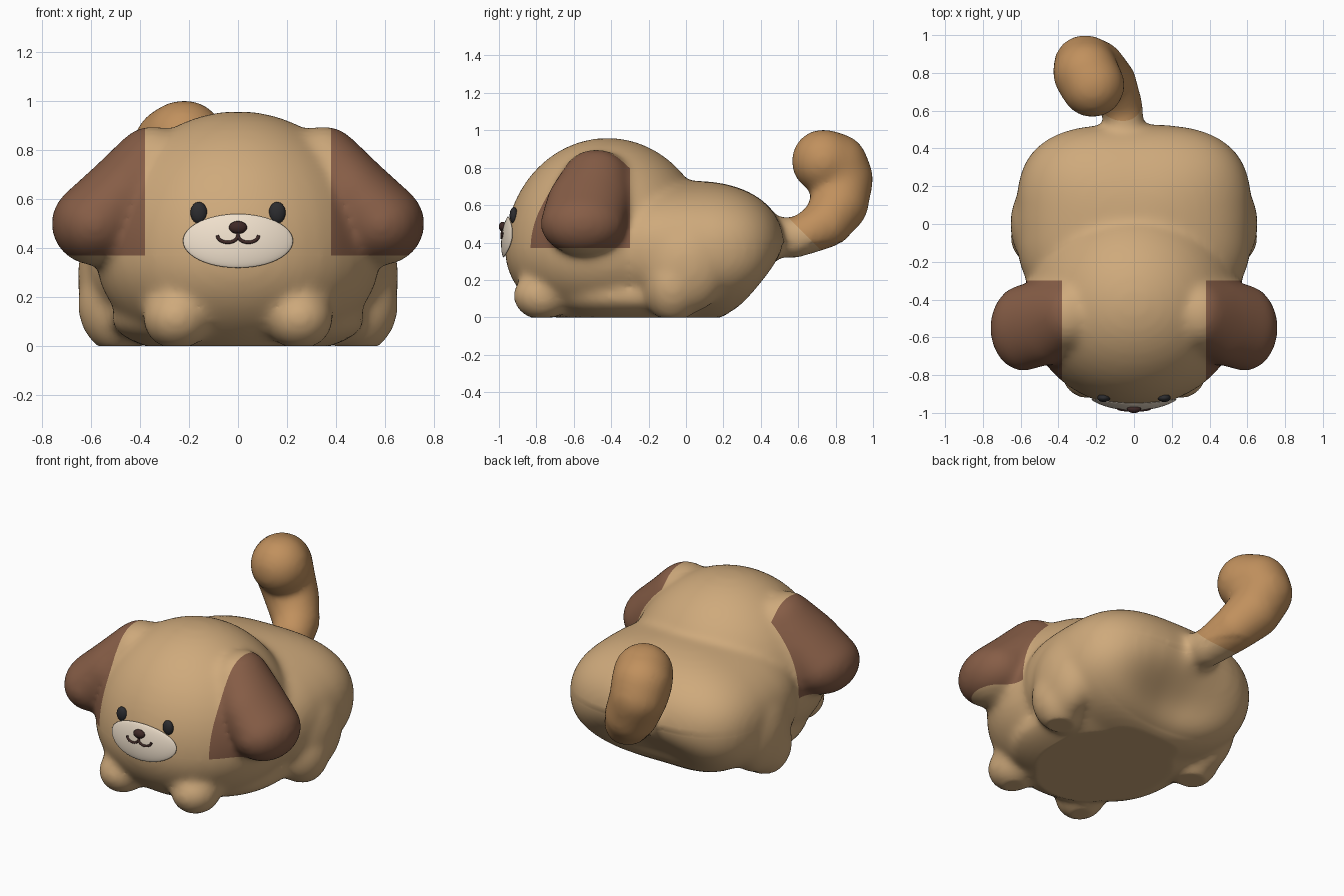
import bpy, bmesh, math
from mathutils import Vector

if "Cube" in bpy.data.objects:
    bpy.data.objects.remove(bpy.data.objects["Cube"])


def material(name, rgb):
    m = bpy.data.materials.new(name)
    m.diffuse_color = (*rgb, 1)
    m.use_nodes = True
    m.node_tree.nodes["Principled BSDF"].inputs["Base Color"].default_value = m.diffuse_color
    return m


TAN = material("tan_fur", (0.62, 0.40, 0.20))
BROWN = material("brown_fur", (0.24, 0.11, 0.062))
ORANGE = material("orange_fur", (0.53, 0.28, 0.11))
CREAM = material("cream_fur", (0.86, 0.74, 0.60))
BLACK = material("black", (0.025, 0.025, 0.028))
DARK = material("dark_brown", (0.05, 0.022, 0.02))


def add_object(name, bm, mats):
    me = bpy.data.meshes.new(name)
    bm.to_mesh(me)
    bm.free()
    for m in mats:
        me.materials.append(m)
    for p in me.polygons:
        p.use_smooth = True
    ob = bpy.data.objects.new(name, me)
    bpy.context.collection.objects.link(ob)
    return ob


def blob(bm, c, r, low=None, p=2, q=2):
    """Rounded lump: p squares off the plan, q the profile, low is the lower height."""
    vs = bmesh.ops.create_uvsphere(bm, u_segments=40, v_segments=24, radius=1)["verts"]
    for v in vs:
        x, y, z = v.co
        h = max(math.hypot(x, y), 1e-6)
        k = h ** (2 / q)
        x = k * math.copysign(abs(x / h) ** (2 / p), x)
        y = k * math.copysign(abs(y / h) ** (2 / p), y)
        z = math.copysign(abs(z) ** (2 / q), z)
        rz = low if (low and z < 0) else r[2]
        v.co = (c[0] + x * r[0], c[1] + y * r[1], c[2] + z * rz)


def pair(bm, c, r, **kw):
    for s in (-1, 1):
        blob(bm, (s * c[0], c[1], c[2]), r, **kw)


def chain(bm, stops, steps, place):
    """Lumps blended along a list of (centre, radii) stops."""
    for (c0, r0), (c1, r1) in zip(stops, stops[1:]):
        for i in range(steps + 1):
            t = i / steps
            place(bm, Vector(c0).lerp(Vector(c1), t), Vector(r0).lerp(Vector(r1), t))


HEAD_C, HEAD_R = (0, -0.42, 0.36), (0.58, 0.55, 0.60)


def face_y(x, z):
    """Front surface of the head."""
    a = (x / HEAD_R[0]) ** 2 + ((z - HEAD_C[2]) / HEAD_R[2]) ** 2
    return HEAD_C[1] - HEAD_R[1] * math.sqrt(1 - a)


# plush body: head, trunk, feet, ears and tail fused into one skin
bm = bmesh.new()
blob(bm, HEAD_C, HEAD_R, low=0.42)
blob(bm, (0, 0.02, 0.36), (0.625, 0.51, 0.37), low=0.38, p=3, q=2.3)
blob(bm, (0, -0.26, 0.11), (0.52, 0.50, 0.2), low=0.16, p=2.4)   # belly
pair(bm, (0.49, -0.07, 0.17), (0.165, 0.16, 0.2))          # hind feet
pair(bm, (0.5, 0.0, 0.28), (0.155, 0.24, 0.26))            # haunches
pair(bm, (0.25, -0.77, 0.115), (0.14, 0.155, 0.13))        # front paws
chain(bm, [((0.35, -0.48, 0.735), (0.16, 0.185, 0.165)),   # ears
           ((0.465, -0.52, 0.62), (0.16, 0.225, 0.17)),
           ((0.585, -0.55, 0.50), (0.178, 0.23, 0.17))], 5, pair)
chain(bm, [((-0.05, 0.46, 0.44), (0.10,) * 3),             # curled tail
           ((-0.06, 0.61, 0.425), (0.112,) * 3),
           ((-0.12, 0.75, 0.50), (0.135,) * 3),
           ((-0.20, 0.82, 0.605), (0.157,) * 3),
           ((-0.26, 0.835, 0.74), (0.168,) * 3),
           ((-0.255, 0.80, 0.81), (0.176,) * 3),
           ((-0.22, 0.735, 0.835), (0.172,) * 3)], 3, blob)

source = add_object("body_source", bm, [])
mod = source.modifiers.new("fuse", "REMESH")
mod.mode = "VOXEL"
mod.voxel_size = 0.018
dg = bpy.context.evaluated_depsgraph_get()
ev = source.evaluated_get(dg)
bm = bmesh.new()
bm.from_mesh(ev.to_mesh())
ev.to_mesh_clear()
bpy.data.objects.remove(source)

for _ in range(12):
    bmesh.ops.smooth_vert(bm, verts=bm.verts, factor=0.5,
                          use_axis_x=True, use_axis_y=True, use_axis_z=True)
# hollow under the rump, then flatten the underside on the floor
for v in bm.verts:
    x, y, z = v.co
    if y > 0.05 and z < 0.4:
        d = (x / 0.36) ** 2 + ((z - 0.15) / 0.15) ** 2
        v.co.y -= 0.14 * math.exp(-d) * min(1, (y - 0.05) / 0.25)
    v.co.z = max(0, v.co.z)

# crisp colour borders
for co, no in (((0.38, 0, 0), (1, 0, 0)), ((-0.38, 0, 0), (1, 0, 0)), ((0, 0, 0.37), (0, 0, 1)),
               ((0, -0.3, 0), (0, 1, 0)), ((0, 0.54, 0.54), (0, 1, 1))):
    bmesh.ops.bisect_plane(bm, geom=bm.verts[:] + bm.edges[:] + bm.faces[:],
                           plane_co=co, plane_no=no, dist=1e-5)
for f in bm.faces:
    x, y, z = f.calc_center_median()
    if abs(x) > 0.38 and z > 0.37 and y < -0.3:
        f.material_index = 1
    elif y > 0.53 and y + z > 1.08:
        f.material_index = 2
add_object("body", bm, [TAN, BROWN, ORANGE])

# muzzle: oval patch hugging the face
bm = bmesh.new()
bmesh.ops.create_uvsphere(bm, u_segments=48, v_segments=24, radius=1)
for v in bm.verts:
    x, z = v.co.x * 0.225, 0.43 + v.co.z * 0.11
    v.co = (x, face_y(x, z) - 0.006 + v.co.y * 0.014, z)
add_object("muzzle", bm, [CREAM])


def bead(name, x, z, r, lift, mat):
    bm = bmesh.new()
    blob(bm, (x, face_y(x, z) - lift, z), r)
    add_object(name, bm, [mat])


# eyes and nose
bead("eye_left", -0.16, 0.545, (0.034, 0.022, 0.044), 0.0, BLACK)
bead("eye_right", 0.16, 0.545, (0.034, 0.022, 0.044), 0.0, BLACK)
bead("nose", 0, 0.485, (0.037, 0.022, 0.026), 0.021, DARK)

# mouth: two small smiling arcs and a stem
cu = bpy.data.curves.new("mouth", "CURVE")
cu.dimensions = "3D"
cu.bevel_depth = 0.007
cu.bevel_resolution = 3
cu.use_fill_caps = True
arc = [(-0.042 - 0.042 * math.cos(math.pi * i / 10), 0.452 - 0.028 * math.sin(math.pi * i / 10))
       for i in range(11)]
for pts in (arc, [(-x, z) for x, z in arc], [(0, 0.475), (0, 0.448)]):
    sp = cu.splines.new("POLY")
    sp.points.add(len(pts) - 1)
    for pt, (x, z) in zip(sp.points, pts):
        pt.co = (x, face_y(x, z) - 0.02, z, 1)
cu.materials.append(DARK)
bpy.context.collection.objects.link(bpy.data.objects.new("mouth", cu))
